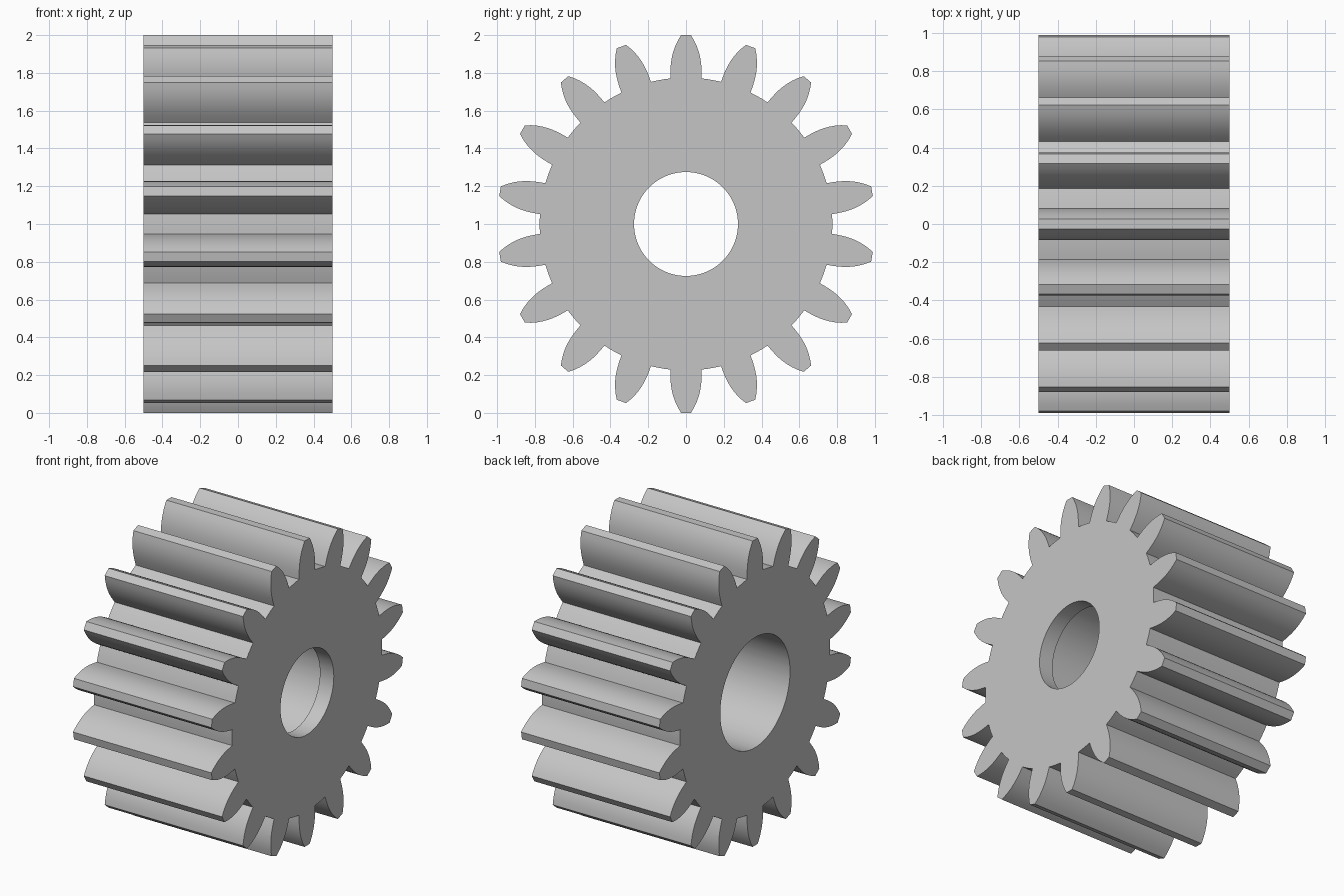
import bpy, bmesh, math

cube = bpy.data.objects.get("Cube")
if cube:
    bpy.data.objects.remove(cube, do_unlink=True)

TEETH, ROOT, TIP = 18, 0.775, 1.0
BORE, COUNTERBORE = 0.275, 0.36
HALF_LENGTH, LIP = 0.5, 0.1
FLANK_STEPS = 8


def half_angle(r):
    """Half the angle a tooth spans at radius r: straight foot, bulging flank."""
    drop = max(0.0, (r - 0.79) / (TIP - 0.79)) ** 2.5
    return math.asin((0.083 - 0.057 * drop) / r)


# Gear outline as (radius, angle), one tooth after another
outline = []
pitch = math.tau / TEETH
radii = [ROOT + (TIP - ROOT) * i / FLANK_STEPS for i in range(FLANK_STEPS + 1)]
foot = half_angle(ROOT)
for t in range(TEETH):
    mid = math.pi / 2 + t * pitch
    outline += [(r, mid - half_angle(r)) for r in radii]
    outline += [(r, mid + half_angle(r)) for r in reversed(radii)]
    gap = pitch - 2 * foot
    outline += [(ROOT, mid + foot + gap * k / 3) for k in (1, 2)]

# Cross-section walked from the toothed rim round into the stepped bore
stations = [
    (None, -HALF_LENGTH), (None, HALF_LENGTH),
    (BORE, HALF_LENGTH), (BORE, HALF_LENGTH - LIP),
    (COUNTERBORE, HALF_LENGTH - LIP), (COUNTERBORE, -HALF_LENGTH),
]
bm = bmesh.new()
rings = []
for radius, x in stations:
    rings.append([
        bm.verts.new((x, (radius or r) * math.cos(a), 1 + (radius or r) * math.sin(a)))
        for r, a in outline
    ])
count = len(outline)
for i, ring in enumerate(rings):
    after = rings[(i + 1) % len(rings)]
    for j in range(count):
        k = (j + 1) % count
        bm.faces.new((ring[j], ring[k], after[k], after[j]))
bmesh.ops.recalc_face_normals(bm, faces=bm.faces[:])

mesh = bpy.data.meshes.new("spur_gear")
bm.to_mesh(mesh)
bm.free()
gear = bpy.data.objects.new("spur_gear", mesh)
bpy.context.collection.objects.link(gear)

# Plain grey metal
grey = bpy.data.materials.new("light_grey")
grey.use_nodes = True
colour = (0.56, 0.56, 0.56, 1)
grey.diffuse_color = colour
grey.node_tree.nodes["Principled BSDF"].inputs["Base Color"].default_value = colour
mesh.materials.append(grey)

# Smooth flanks and bore, crisp edges
bpy.ops.object.select_all(action="DESELECT")
gear.select_set(True)
bpy.context.view_layer.objects.active = gear
bpy.ops.object.shade_smooth_by_angle(angle=math.radians(30))
